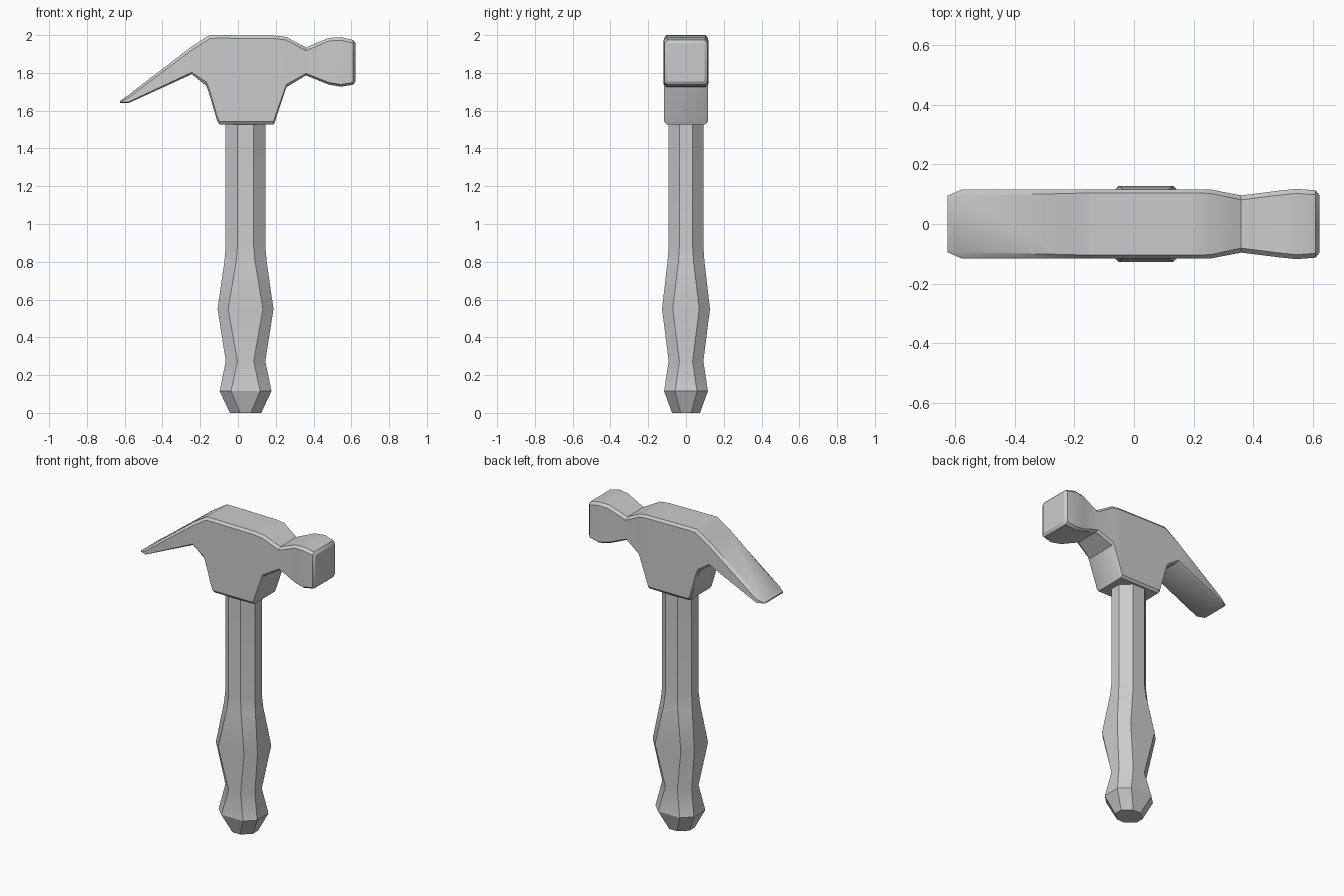
import bpy, bmesh


def octagon(hu, hv, fu, fv, v_top=None):
    """Chamfered rectangle: half sizes hu, hv and half flat lengths fu, fv."""
    return [(hu, -fv), (hu, fv), (fu, hv), (-fu, hv),
            (-hu, fv), (-hu, -fv), (-fu, -hv), (fu, -hv)]


def loft(name, rings, angle):
    """Skin a list of equal-length rings and cap both ends."""
    bm = bmesh.new()
    loops = [[bm.verts.new(p) for p in ring] for ring in rings]
    n = len(loops[0])
    for a, b in zip(loops, loops[1:]):
        for i in range(n):
            j = (i + 1) % n
            bm.faces.new((a[i], a[j], b[j], b[i]))
    bm.faces.new(loops[0])
    bm.faces.new(loops[-1])
    bmesh.ops.recalc_face_normals(bm, faces=bm.faces[:])
    mesh = bpy.data.meshes.new(name)
    bm.to_mesh(mesh)
    bm.free()
    obj = bpy.data.objects.new(name, mesh)
    bpy.context.collection.objects.link(obj)
    bpy.ops.object.select_all(action='DESELECT')
    bpy.context.view_layer.objects.active = obj
    obj.select_set(True)
    bpy.ops.object.shade_smooth_by_angle(angle=angle)
    return obj


# Handle: octagonal sections (z, half x, half y, flat x, flat y)
HANDLE_X = 0.04
handle = [
    (0.00, 0.083, 0.074, 0.028, 0.028),
    (0.115, 0.137, 0.116, 0.077, 0.058),
    (0.275, 0.105, 0.092, 0.043, 0.035),
    (0.55, 0.148, 0.127, 0.092, 0.070),
    (0.80, 0.112, 0.098, 0.050, 0.040),
    (0.88, 0.105, 0.092, 0.043, 0.035),
    (1.65, 0.105, 0.092, 0.043, 0.035),
]
loft("handle", [[(HANDLE_X + u, v, z) for u, v in octagon(hx, hy, fx, fy)]
                for z, hx, hy, fx, fy in handle], 0.45)

# Head: chamfered sections from claw tip to striking face
# (x, top z, bottom z, half y, chamfer y, top chamfer, bottom chamfer)
head = [
    (-0.626, 1.650, 1.642, 0.095, 0.010, 0.002, 0.002),
    (-0.580, 1.683, 1.640, 0.115, 0.020, 0.014, 0.006),
    (-0.245, 1.940, 1.793, 0.116, 0.014, 0.020, 0.010),
    (-0.166, 1.990, 1.730, 0.116, 0.012, 0.020, 0.020),
    (-0.150, 2.000, 1.680, 0.116, 0.012, 0.018, 0.030),
    (-0.110, 2.000, 1.545, 0.116, 0.012, 0.016, 0.025),
    (-0.098, 2.000, 1.528, 0.116, 0.012, 0.016, 0.015),
    (0.188, 1.997, 1.528, 0.116, 0.012, 0.016, 0.015),
    (0.197, 1.997, 1.546, 0.116, 0.012, 0.016, 0.025),
    (0.256, 1.990, 1.724, 0.116, 0.013, 0.016, 0.015),
    (0.360, 1.935, 1.787, 0.096, 0.015, 0.018, 0.010),
    (0.480, 1.985, 1.738, 0.111, 0.015, 0.016, 0.012),
    (0.545, 1.989, 1.727, 0.118, 0.015, 0.016, 0.012),
    (0.610, 1.974, 1.738, 0.113, 0.015, 0.016, 0.012),
    (0.622, 1.957, 1.755, 0.097, 0.006, 0.006, 0.006),
]


def head_ring(x, top, bot, h, cy, ct, cb):
    right = [(h - cy, bot), (h, bot + cb), (h, top - ct), (h - cy, top)]
    left = [(-y, z) for y, z in reversed(right)]
    return [(x, y, z) for y, z in right + left]


loft("hammer_head", [head_ring(*s) for s in head], 0.52)
